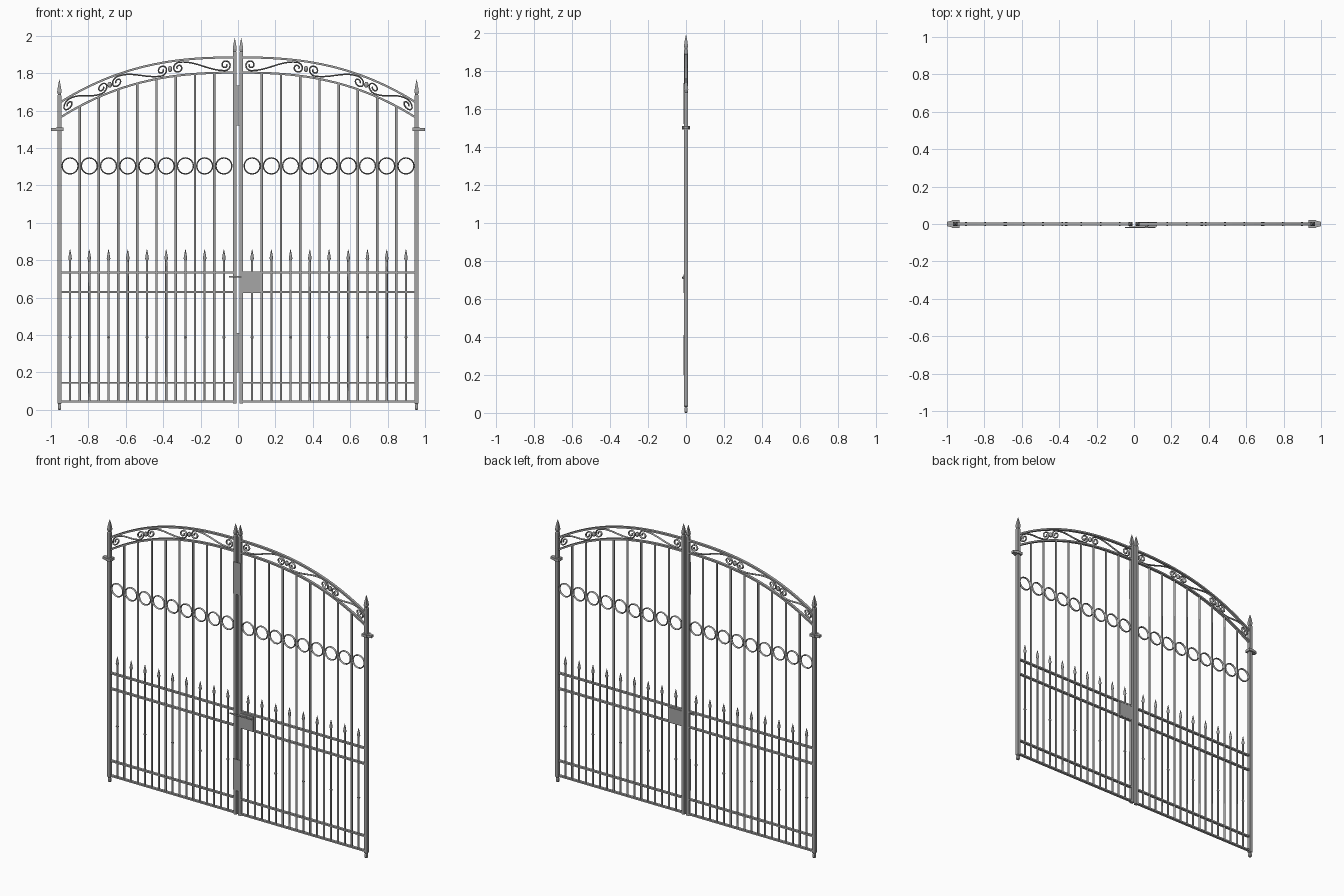
import bpy, bmesh, math
from mathutils import Vector

if "Cube" in bpy.data.objects:
    bpy.data.objects.remove(bpy.data.objects["Cube"])

iron = bpy.data.materials.new("grey iron")
iron.diffuse_color = (0.38, 0.38, 0.38, 1)
iron.use_nodes = True
iron.node_tree.nodes["Principled BSDF"].inputs["Base Color"].default_value = iron.diffuse_color


def finish(name, bm, smooth=False):
    bmesh.ops.recalc_face_normals(bm, faces=bm.faces)
    me = bpy.data.meshes.new(name)
    bm.to_mesh(me)
    bm.free()
    me.materials.append(iron)
    ob = bpy.data.objects.new(name, me)
    bpy.context.collection.objects.link(ob)
    if smooth:
        bpy.ops.object.select_all(action='DESELECT')
        ob.select_set(True)
        bpy.context.view_layer.objects.active = ob
        bpy.ops.object.shade_smooth_by_angle(angle=math.radians(50))


def box(bm, x0, x1, y0, y1, z0, z1):
    vs = bmesh.ops.create_cube(bm, size=1)["verts"]
    for v in vs:
        v.co = Vector(((x0 + x1) / 2 + v.co.x * (x1 - x0),
                       (y0 + y1) / 2 + v.co.y * (y1 - y0),
                       (z0 + z1) / 2 + v.co.z * (z1 - z0)))


def lathe(bm, x, prof, n=8, y=0.0):
    """Stack of n-sided rings (radius, z) around a vertical axis."""
    rings = [[bm.verts.new((x + r * math.cos(2 * math.pi * (k + .5) / n),
                            y + r * math.sin(2 * math.pi * (k + .5) / n), z))
              for k in range(n)] for r, z in prof]
    for a, b in zip(rings, rings[1:]):
        for k in range(n):
            bm.faces.new((a[k], a[(k + 1) % n], b[(k + 1) % n], b[k]))
    bm.faces.new(rings[0])
    bm.faces.new(rings[-1])


def sweep(bm, pts, w, d, n=4, closed=False):
    """Sweep an n-sided section (w in plane, d along y) along (x, z) points."""
    rings = []
    m = len(pts)
    for i, (x, z) in enumerate(pts):
        a = pts[(i - 1) % m] if closed or i > 0 else pts[i]
        b = pts[(i + 1) % m] if closed or i < m - 1 else pts[i]
        t = Vector((b[0] - a[0], b[1] - a[1])).normalized()
        ring = []
        for k in range(n):
            g = 2 * math.pi * (k + .5) / n
            u, v = w * math.cos(g), d * math.sin(g)
            ring.append(bm.verts.new((x - t.y * u, v, z + t.x * u)))
        rings.append(ring)
    for i in range(m if closed else m - 1):
        a, b = rings[i], rings[(i + 1) % m]
        for k in range(n):
            bm.faces.new((a[k], a[(k + 1) % n], b[(k + 1) % n], b[k]))
    if not closed:
        bm.faces.new(rings[0])
        bm.faces.new(rings[-1])


def drop(x):
    return 0.24 * (abs(x) / 0.95) ** 2.5


SIDES = (-1, 1)
R2 = math.sqrt(2)

# Outer posts with foot and spear tip
bm = bmesh.new()
for s in SIDES:
    h = 0.011 * R2
    lathe(bm, s * 0.955, [(0.008, 0), (0.012, 0.004), (0.012, 0.024), (0.009, 0.03),
                          (h, 0.035), (h, 1.68), (0.011, 1.685), (0.017, 1.70),
                          (0.011, 1.73), (0.001, 1.765)], 4)
finish("outer_posts", bm)

# Centre posts
bm = bmesh.new()
for s in SIDES:
    h = 0.0105 * R2
    lathe(bm, s * 0.0175, [(h, 0.035), (h, 1.91), (0.011, 1.915), (0.015, 1.93),
                           (0.010, 1.955), (0.001, 1.988)], 4)
finish("centre_posts", bm)

# Cover plates over the centre gap
bm = bmesh.new()
for z0, z1 in ((0.20, 0.41), (1.52, 1.735)):
    box(bm, -0.028, 0.028, -0.014, -0.010, z0, z1)
finish("centre_cover_plates", bm)

# Horizontal rails
bm = bmesh.new()
for s in SIDES:
    a, b = sorted((s * 0.025, s * 0.948))
    for z in (0.045, 0.145, 0.63, 0.735):
        box(bm, a, b, -0.009, 0.009, z - 0.005, z + 0.005)
finish("rails", bm)

# Upper and lower arches
bm = bmesh.new()
for s in SIDES:
    xs = [0.022 + 0.928 * i / 24 for i in range(25)]
    for top in (1.803, 1.884):
        sweep(bm, [(s * x, top - drop(x)) for x in xs], 0.0055 * R2, 0.009 * R2)
finish("arches", bm)

# Long bars reaching the lower arch
bm = bmesh.new()
for s in SIDES:
    for i in range(8):
        x = 0.127 + 0.1028 * i
        lathe(bm, s * x, [(0.0068, 0.045), (0.0068, 1.803 - drop(x))], 8)
finish("long_bars", bm, True)

# Short bars with spear heads and small knots
bm = bmesh.new()
for s in SIDES:
    for i in range(9):
        x = s * (0.0755 + 0.1028 * i)
        lathe(bm, x, [(0.0062, 0.045), (0.0062, 0.79), (0.006, 0.798), (0.0105, 0.808),
                      (0.007, 0.83), (0.001, 0.858)], 8)
        if i % 2 == 0:
            lathe(bm, x, [(0.006, 0.38), (0.010, 0.388), (0.006, 0.396)], 6)
finish("short_spear_bars", bm, True)

# Row of rings between the long bars
bm = bmesh.new()
for s in SIDES:
    for i in range(9):
        cx = s * (0.0755 + 0.1028 * i)
        sweep(bm, [(cx + 0.043 * math.cos(2 * math.pi * k / 16),
                    1.304 + 0.043 * math.sin(2 * math.pi * k / 16)) for k in range(16)],
              0.0042, 0.008, 6, True)
finish("rings", bm, True)


# S-shaped scrolls inside the arch band
def spiral(turns=1.35, r0=0.030, r1=0.007, n=22):
    out = []
    for i in range(n + 1):
        t = i / n
        r = r0 + (r1 - r0) * t
        g = -math.pi / 2 + 2 * math.pi * turns * t
        out.append((r * math.cos(g), r * math.sin(g)))
    return out


bm = bmesh.new()
for s in SIDES:
    for c1, c2 in ((-0.905, -0.727), (-0.645, -0.408), (-0.318, -0.068)):
        sp = spiral()
        first = [(c1 - x, -z) for x, z in reversed(sp)]
        last = [(c2 + x, z) for x, z in sp]
        link = [(c1 + (c2 - c1) * t, 0.030 * math.cos(math.pi * t))
                for t in [j / 10 for j in range(1, 10)]]
        pts = [(x * -s, 1.844 - drop(x) + z) for x, z in first + link + last]
        sweep(bm, pts, 0.0045, 0.007, 6)
finish("scrolls", bm, True)

# Collars joining neighbouring scrolls
bm = bmesh.new()
for s in SIDES:
    for x in (0.686, 0.363):
        z = 1.844 - drop(x)
        lathe(bm, s * x, [(0.006, z - 0.015), (0.012, z - 0.006),
                          (0.012, z + 0.006), (0.006, z + 0.015)], 8)
finish("scroll_collars", bm, True)

# Hinges: collar round the post with a tapered outer pin plate
bm = bmesh.new()
for s in SIDES:
    a, b = sorted((s * 0.934, s * 0.972))
    box(bm, a, b, -0.021, 0.021, 1.491, 1.509)
    v = [[bm.verts.new((s * x, y * w, z)) for y, z in
          ((-1, 1.492), (1, 1.492), (1, 1.508), (-1, 1.508))]
         for x, w in ((0.968, 0.019), (1.0, 0.011))]
    for k in range(4):
        bm.faces.new((v[0][k], v[0][(k + 1) % 4], v[1][(k + 1) % 4], v[1][k]))
    bm.faces.new(v[0])
    bm.faces.new(v[1])
finish("hinges", bm)

# Lock case, top cap and latch handle
bm = bmesh.new()
box(bm, 0.02, 0.122, -0.013, 0.010, 0.63, 0.728)
finish("lock_case", bm)
bm = bmesh.new()
box(bm, -0.048, 0.115, -0.021, -0.015, 0.707, 0.715)
box(bm, 0.06, 0.075, -0.018, -0.010, 0.704, 0.718)
finish("latch_handle", bm)
